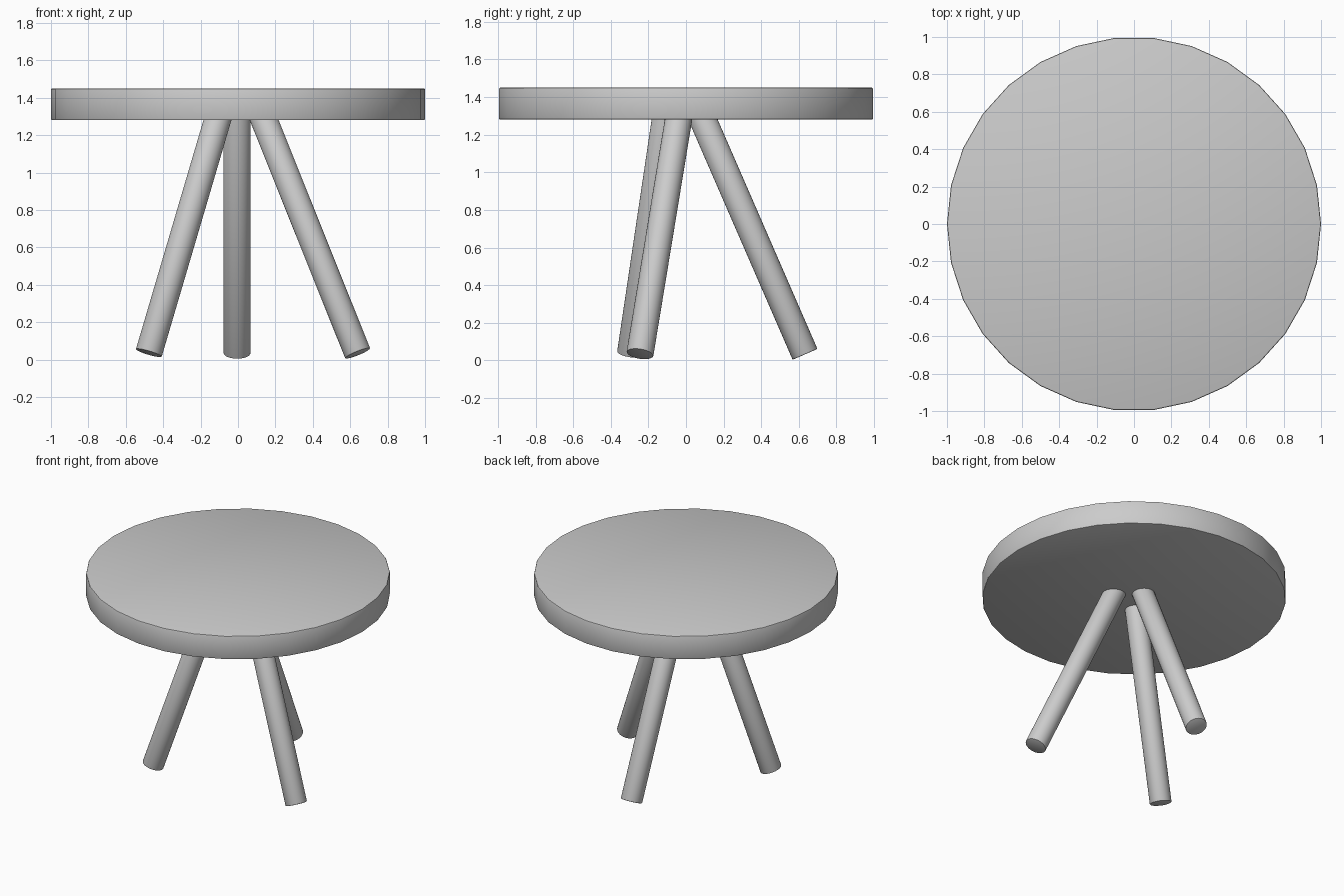
import bpy
import math
from mathutils import Vector

cube = bpy.data.objects.get("Cube")
if cube:
    bpy.data.objects.remove(cube, do_unlink=True)

grey = bpy.data.materials.new("plain grey")
grey.use_nodes = True
COLOUR = (0.6, 0.6, 0.6, 1.0)
grey.diffuse_color = COLOUR
grey.node_tree.nodes["Principled BSDF"].inputs["Base Color"].default_value = COLOUR


def rod(name, bottom, top, radius, sides, bevel, turn=0.0):
    """Cylinder between two points with softened rims."""
    a, b = Vector(bottom), Vector(top)
    bpy.ops.mesh.primitive_cylinder_add(vertices=sides, radius=radius, depth=(b - a).length)
    obj = bpy.context.object
    obj.name = name
    obj.data.name = name
    obj.data.materials.append(grey)
    # Turn the sides before aiming the rod
    for v in obj.data.vertices:
        v.co.xy = v.co.xy.to_2d() @ Vector((math.cos(turn), math.sin(turn))), \
            v.co.xy.to_2d().cross(Vector((math.cos(turn), math.sin(turn)))) * -1
    obj.location = (a + b) / 2
    obj.rotation_euler = Vector((0, 0, 1)).rotation_difference(b - a).to_euler()
    mod = obj.modifiers.new("soft rims", "BEVEL")
    mod.width = bevel
    mod.segments = 2
    mod.limit_method = "ANGLE"
    mod.angle_limit = math.radians(60)
    bpy.ops.object.modifier_apply(modifier=mod.name)
    bpy.ops.object.shade_smooth_by_angle(angle=math.radians(30))
    return obj


# Round top, with corners pointing along x
rod("tabletop", (0, 0, 1.28), (0, 0, 1.45), 1.0, 30, 0.008, math.pi / 2)

# Three splayed legs: foot centre and the point where each meets the top
LEGS = {
    "front_left_leg": ((0.64, -0.245, 0.033), (0.14, -0.04, 1.28)),
    "front_right_leg": ((-0.477, -0.295, 0.035), (-0.11, -0.11, 1.28)),
    "back_leg": ((-0.005, 0.633, 0.032), (-0.005, 0.09, 1.28)),
}
for name, (foot, head) in LEGS.items():
    foot, head = Vector(foot), Vector(head)
    # Sink the head a little into the top
    rod(name, foot, head + (head - foot) * 0.05, 0.072, 30, 0.005)
